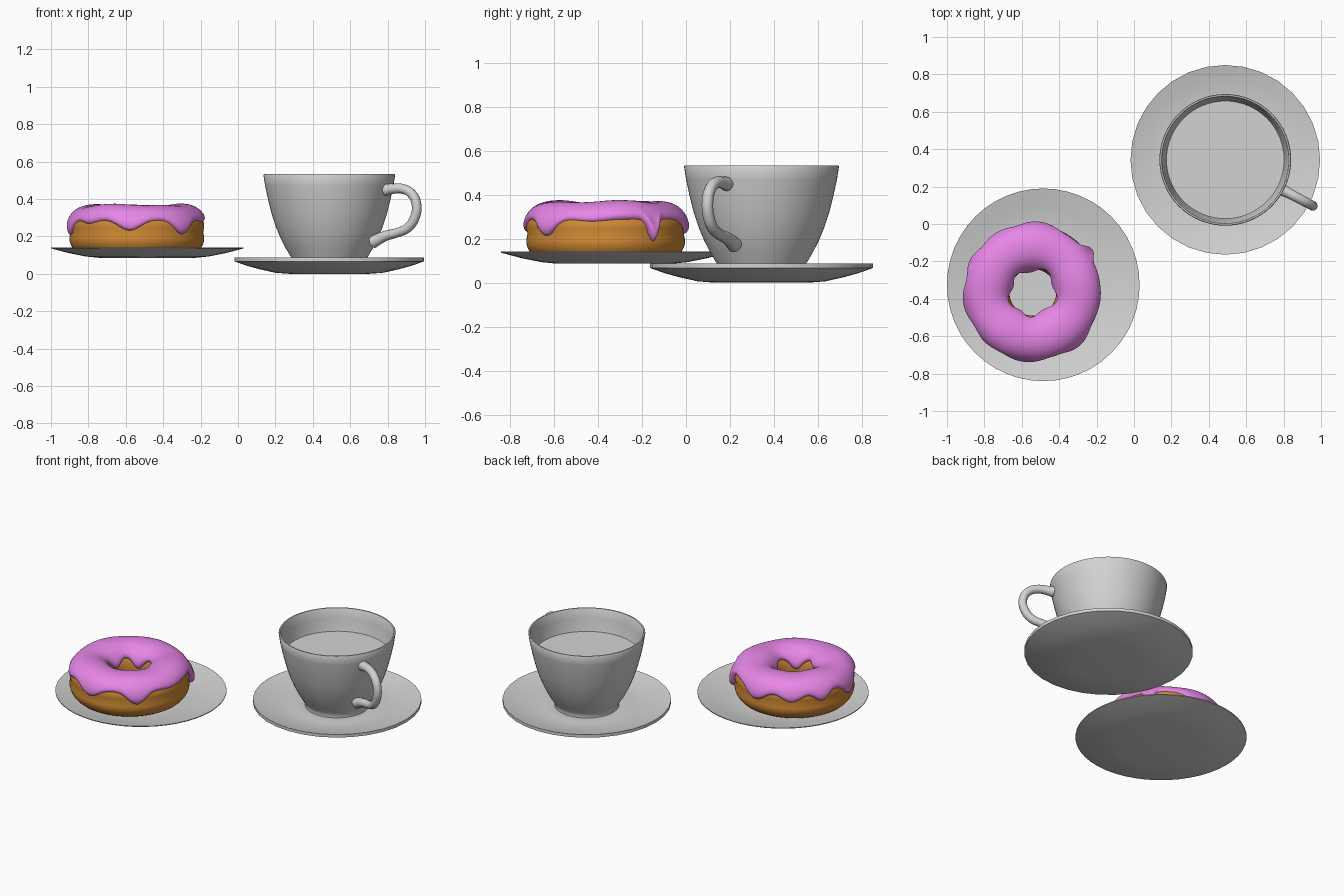
import bpy, bmesh, math
from math import sin, cos, pi, radians, exp

if "Cube" in bpy.data.objects:
    bpy.data.objects.remove(bpy.data.objects["Cube"])


def material(name, rgb):
    m = bpy.data.materials.new(name)
    m.diffuse_color = (*rgb, 1)
    m.use_nodes = True
    m.node_tree.nodes["Principled BSDF"].inputs["Base Color"].default_value = m.diffuse_color
    return m


PORCELAIN = material("porcelain grey", (0.65, 0.65, 0.65))
PINK = material("pink icing", (0.80, 0.24, 0.80))
DOUGH = material("golden dough", (0.65, 0.26, 0.035))


def finish(name, bm, mat, angle=40):
    bmesh.ops.remove_doubles(bm, verts=bm.verts, dist=1e-5)
    bmesh.ops.recalc_face_normals(bm, faces=bm.faces)
    me = bpy.data.meshes.new(name)
    bm.to_mesh(me)
    bm.free()
    me.materials.append(mat)
    ob = bpy.data.objects.new(name, me)
    bpy.context.collection.objects.link(ob)
    bpy.ops.object.select_all(action='DESELECT')
    ob.select_set(True)
    bpy.context.view_layer.objects.active = ob
    bpy.ops.object.shade_smooth_by_angle(angle=radians(angle))
    return ob


def sweep(name, rows, mat, close_profile=False, angle=40):
    """Skin a closed ring of rows of points."""
    bm = bmesh.new()
    grid = [[bm.verts.new(p) for p in row] for row in rows]
    n, m = len(grid), len(grid[0])
    for i in range(n):
        a, b = grid[i], grid[(i + 1) % n]
        for j in range(m if close_profile else m - 1):
            k = (j + 1) % m
            bm.faces.new((a[j], b[j], b[k], a[k]))
    bmesh.ops.dissolve_degenerate(bm, dist=1e-6, edges=bm.edges)
    return finish(name, bm, mat, angle)


def lathe(name, profile, centre, mat, segs):
    cx, cy = centre
    rows = []
    for i in range(segs):
        t = 2 * pi * i / segs
        rows.append([(cx + r * cos(t), cy + r * sin(t), z) for r, z in profile])
    return sweep(name, rows, mat)


CUP = (0.488, 0.343)
PLATE = (-0.485, -0.325)
DONUT = (-0.541, -0.365)

# saucer under the cup
lathe("saucer", [(0, 0), (0.21, 0), (0.29, 0.006), (0.37, 0.024), (0.44, 0.043),
                 (0.507, 0.067), (0.507, 0.087), (0.44, 0.070), (0.36, 0.056),
                 (0.27, 0.050), (0.235, 0.056), (0.21, 0.052), (0, 0.050)],
      CUP, PORCELAIN, 32)

# cup with a thin wall
lathe("cup", [(0, 0.045), (0.195, 0.045), (0.192, 0.065), (0.205, 0.09), (0.232, 0.135),
              (0.260, 0.19), (0.285, 0.25), (0.308, 0.32), (0.328, 0.40), (0.343, 0.47),
              (0.352, 0.528), (0.349, 0.533), (0.341, 0.533), (0.338, 0.528),
              (0.330, 0.47), (0.317, 0.40), (0.297, 0.32), (0.25, 0.20), (0.18, 0.08),
              (0, 0.07)], CUP, PORCELAIN, 64)

# drink surface
lathe("drink", [(0, 0.39), (0.318, 0.39), (0.314, 0.375), (0, 0.375)], CUP, PORCELAIN, 64)

# handle: a tube along a curve in a radial plane
path = [(0.337, 0.448), (0.385, 0.455), (0.440, 0.455), (0.495, 0.430), (0.526, 0.375),
        (0.518, 0.305), (0.475, 0.247), (0.410, 0.220), (0.340, 0.203), (0.262, 0.170)]
radii = [1.25, 1.05, 1, 1, 1, 1, 1, 0.95, 1.05, 1.35]
A = radians(-27.7)
cu = bpy.data.curves.new("handle", 'CURVE')
cu.dimensions = '3D'
cu.bevel_depth = 0.026
cu.bevel_resolution = 4
cu.resolution_u = 6
cu.use_fill_caps = True
sp = cu.splines.new('BEZIER')
sp.bezier_points.add(len(path) - 1)
for bp, (r, z), s in zip(sp.bezier_points, path, radii):
    bp.co = (CUP[0] + r * cos(A), CUP[1] + r * sin(A), z)
    bp.handle_left_type = bp.handle_right_type = 'AUTO'
    bp.radius = s
cu.materials.append(PORCELAIN)
handle = bpy.data.objects.new("handle", cu)
bpy.context.collection.objects.link(handle)
bpy.ops.object.select_all(action='DESELECT')
handle.select_set(True)
bpy.context.view_layer.objects.active = handle
bpy.ops.object.convert(target='MESH')
bpy.ops.object.shade_smooth_by_angle(angle=radians(50))

# plate under the doughnut
lathe("plate", [(0, 0.086), (0.26, 0.086), (0.33, 0.093), (0.42, 0.111), (0.515, 0.136),
                (0.515, 0.141), (0.42, 0.119), (0.33, 0.102), (0.26, 0.097), (0, 0.097)],
      PLATE, PORCELAIN, 48)

# doughnut cross-section: a slightly squared ellipse
R, RA, ZC, H, P = 0.245, 0.120, 0.222, 0.125, 0.84


def spow(v, e):
    return math.copysign(abs(v) ** e, v)


def section(phi, off=0.0, waist=0.0):
    r = R + RA * spow(cos(phi), P) + off * cos(phi)
    z = ZC + H * spow(sin(phi), P) + off * sin(phi)
    if cos(phi) > 0:
        r -= waist * exp(-((z - ZC) / 0.025) ** 2)
    return r, z


def place(r, z, t):
    return (DONUT[0] + r * cos(t), DONUT[1] + r * sin(t), z)


# dough ring
rows = []
for i in range(96):
    t = 2 * pi * i / 96
    rows.append([place(*section(2 * pi * j / 40, 0, 0.010), t) for j in range(40)])
sweep("dough", rows, DOUGH, True, 80)

# icing drips: angle, depth, half width in degrees
drips = [(36, 0.100, 5), (85, 0.065, 13), (122, 0.050, 12), (152, 0.055, 9),
         (190, 0.080, 12), (225, 0.020, 10), (264, 0.055, 13), (312, 0.075, 11),
         (350, 0.010, 14)]
inner_drips = [(20, 0.05, 22), (100, 0.07, 22), (165, 0.06, 20), (235, 0.03, 18),
               (300, 0.07, 22)]


def lobes(deg, table):
    total = 0
    for a, d, w in table:
        x = (deg - a + 180) % 360 - 180
        total += d * exp(-(x / w) ** 2)
    return total


def phi_at(z):
    return math.asin(spow(max(-1, min(1, (z - ZC) / H)), 1 / P))


# icing shell with a wavy lower edge
rows = []
N, M = 200, 36
for i in range(N):
    deg = 360 * i / N
    t = radians(deg)
    lo = phi_at(0.287 - lobes(deg, drips))
    hi = pi - phi_at(0.300 - lobes(deg, inner_drips))
    blob = lobes(deg, [(36, 0.014, 6)])
    row = []
    for j in range(M + 1):
        u = 0.5 - 0.5 * cos(pi * j / M)
        edge = (1 - abs(2 * u - 1) ** 14) ** 0.5
        phi = lo + (hi - lo) * u
        off = -0.012 + 0.034 * edge
        off += (0.004 * sin(3 * t + 1) * sin(phi) + 0.003 * sin(5 * t)) * edge
        off -= 0.006 * max(0, cos(phi)) * edge
        off += blob * exp(-((u - 0.06) / 0.09) ** 2) * edge
        row.append(place(*section(phi, off), t))
    rows.append(row)
sweep("icing", rows, PINK, False, 80)
